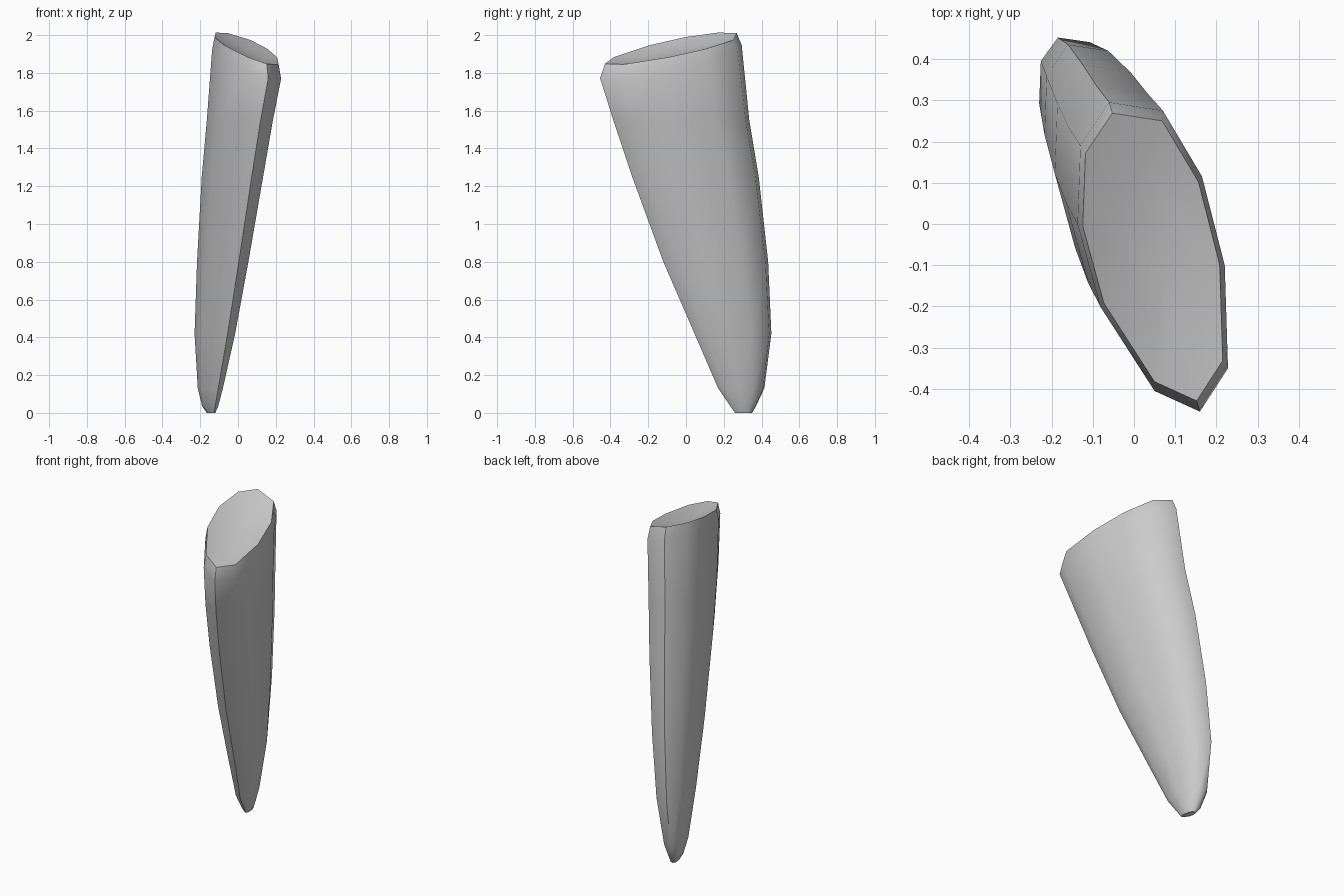
import bpy, bmesh
from mathutils import Vector

if "Cube" in bpy.data.objects:
    bpy.data.objects.remove(bpy.data.objects["Cube"])

# Ten-sided cross-section, as seen from above at the wide top end
TOP = [(0.16, -0.455), (0.228, -0.35), (0.22, -0.10), (0.165, 0.115), (0.07, 0.275),
       (-0.06, 0.295), (-0.13, 0.19), (-0.137, 0.0), (-0.082, -0.2), (0.05, -0.405)]
X0, X1 = min(p[0] for p in TOP), max(p[0] for p in TOP)
Y0, Y1 = min(p[1] for p in TOP), max(p[1] for p in TOP)

# Levels of the tapering body: z, x min, x max, y min, y max
LEVELS = [(0.0, -0.165, -0.12, 0.26, 0.35),
          (0.035, -0.19, -0.105, 0.235, 0.37),
          (0.13, -0.213, -0.08, 0.17, 0.415),
          (0.42, -0.23, -0.015, 0.045, 0.452),
          (0.80, -0.217, 0.055, -0.12, 0.435),
          (1.25, -0.192, 0.133, -0.285, 0.385),
          (1.55, -0.165, 0.185, -0.385, 0.335)]


def top_z(x, y):
    """Slanted plane of the top end."""
    return 1.955 - 0.28 * x + 0.15 * y


bm = bmesh.new()
rings = []
for z, xa, xb, ya, yb in LEVELS:
    rings.append([bm.verts.new((xa + (x - X0) / (X1 - X0) * (xb - xa),
                                ya + (y - Y0) / (Y1 - Y0) * (yb - ya), z))
                  for x, y in TOP])

# Slanted end: widest ring, rounded rim, then a shallow hollow
mid = Vector((0.045, -0.08))
for scale, drop in [(1.0, 0.07), (0.93, 0.0), (0.5, 0.025)]:
    ring = []
    for p in TOP:
        q = mid + (Vector(p) - mid) * scale
        ring.append(bm.verts.new((q.x, q.y, top_z(*q) - drop)))
    rings.append(ring)

n = len(TOP)
for low, high in zip(rings, rings[1:]):
    for i in range(n):
        j = (i + 1) % n
        bm.faces.new((low[i], low[j], high[j], high[i]))
bm.faces.new(rings[0][::-1])
centre = bm.verts.new((mid.x, mid.y, top_z(*mid) - 0.03))
for i in range(n):
    bm.faces.new((rings[-1][i], rings[-1][(i + 1) % n], centre))
bmesh.ops.recalc_face_normals(bm, faces=bm.faces)

mesh = bpy.data.meshes.new("tapered_stone")
bm.to_mesh(mesh)
bm.free()
stone = bpy.data.objects.new("tapered_stone", mesh)
bpy.context.collection.objects.link(stone)
bpy.context.view_layer.objects.active = stone
stone.select_set(True)
bpy.ops.object.shade_smooth_by_angle(angle=1.0)
